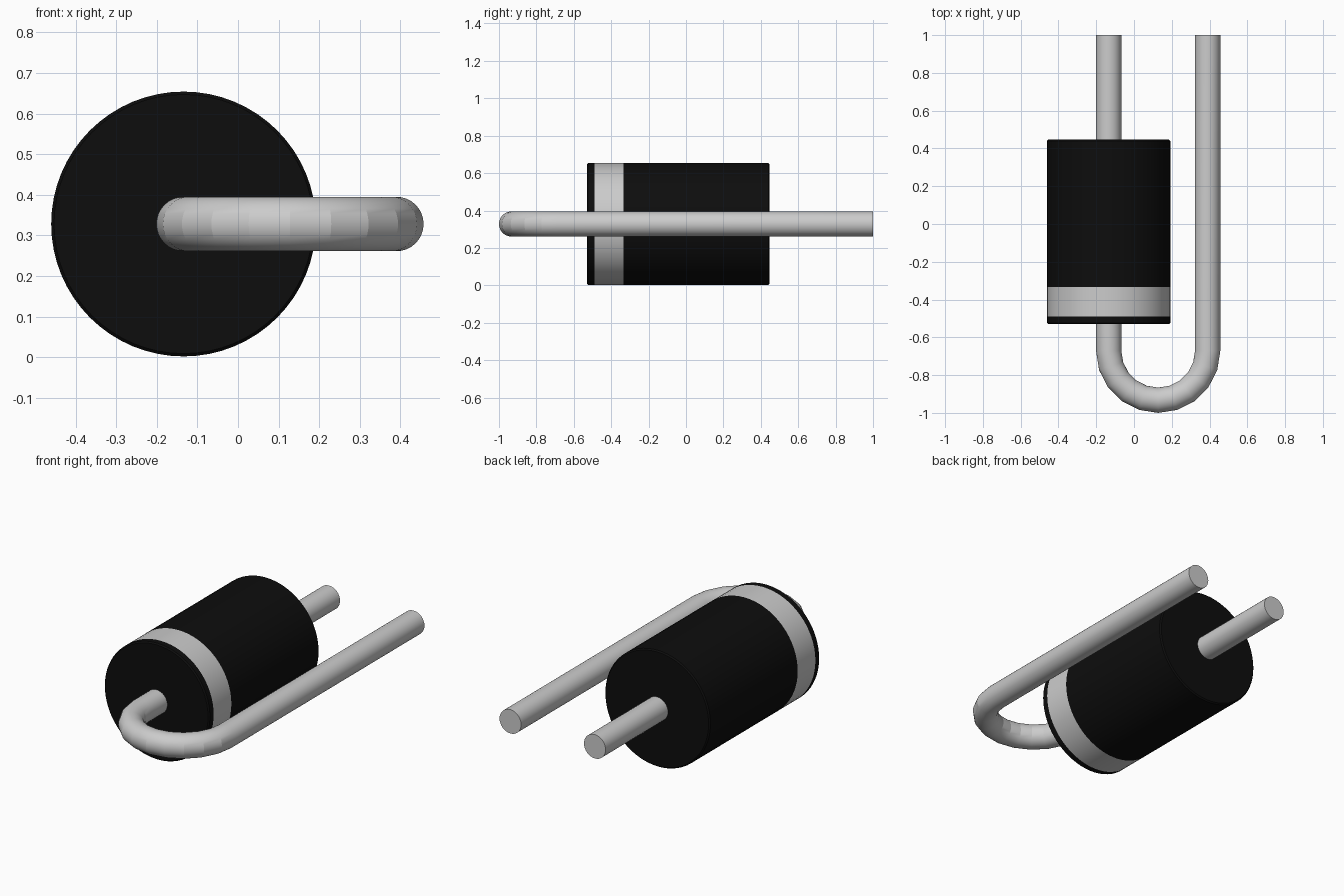
import bpy, bmesh
from math import pi, sin, cos, radians
from mathutils import Vector

cube = bpy.data.objects.get("Cube")
if cube:
    bpy.data.objects.remove(cube, do_unlink=True)


def material(name, rgb):
    m = bpy.data.materials.new(name)
    m.use_nodes = True
    m.diffuse_color = (*rgb, 1)
    m.node_tree.nodes["Principled BSDF"].inputs["Base Color"].default_value = (*rgb, 1)
    return m


black = material("black plastic", (0.004, 0.004, 0.004))
silver = material("silver metal", (0.6, 0.6, 0.6))
band_grey = material("band grey", (0.6, 0.6, 0.6))

AXIS_X, AXIS_Z = -0.134, 0.328   # body axis
BODY_R, WIRE_R, BEND_R = 0.326, 0.067, 0.262
BEND_X, BEND_Y = AXIS_X + BEND_R, -1 + BEND_R + WIRE_R


def sweep(name, stations, sides, mats, smooth_angle):
    """Skin rings given as (x, y, heading, radius); heading 0 points to +y."""
    bm = bmesh.new()
    rings = []
    for x, y, heading, r in stations:
        side = Vector((cos(heading), sin(heading), 0))
        ring = []
        for i in range(sides):
            a = 2 * pi * i / sides
            offset = side * cos(a) * r + Vector((0, 0, sin(a) * r))
            ring.append(bm.verts.new(Vector((x, y, AXIS_Z)) + offset))
        rings.append(ring)
    for a, b in zip(rings, rings[1:]):
        for i in range(sides):
            j = (i + 1) % sides
            bm.faces.new((a[i], a[j], b[j], b[i]))
    bm.faces.new(rings[0])
    bm.faces.new(rings[-1])
    bmesh.ops.recalc_face_normals(bm, faces=bm.faces)
    mesh = bpy.data.meshes.new(name)
    bm.to_mesh(mesh)
    bm.free()
    for m in mats:
        mesh.materials.append(m)
    obj = bpy.data.objects.new(name, mesh)
    bpy.context.collection.objects.link(obj)
    bpy.ops.object.select_all(action="DESELECT")
    obj.select_set(True)
    bpy.context.view_layer.objects.active = obj
    bpy.ops.object.shade_smooth_by_angle(angle=radians(smooth_angle))
    return obj


# Cylindrical body with slightly chamfered ends and a flush marker band
FRONT, BACK, CHAMFER = -0.53, 0.447, 0.007
BAND = (-0.49, -0.333)
profile = [(FRONT, BODY_R - CHAMFER), (FRONT + CHAMFER, BODY_R),
           (BAND[0], BODY_R), (BAND[1], BODY_R),
           (BACK - CHAMFER, BODY_R), (BACK, BODY_R - CHAMFER)]
body = sweep("body", [(AXIS_X, y, 0, r) for y, r in profile], 64,
             [black, band_grey], 30)
for p in body.data.polygons:
    p.material_index = int(BAND[0] < p.center.y < BAND[1])

# Straight lead out of the back
sweep("back_lead", [(AXIS_X, BACK - 0.02, 0, WIRE_R), (AXIS_X, 1, 0, WIRE_R)],
      32, [silver], 15)

# Front lead, bent through a half turn and running back beside the body
STEPS = 10
path = [(AXIS_X, FRONT + 0.02, pi, WIRE_R)]
for k in range(STEPS + 1):
    t = pi * k / STEPS
    path.append((BEND_X - BEND_R * cos(t), BEND_Y - BEND_R * sin(t), pi + t, WIRE_R))
path.append((BEND_X + BEND_R, 1, 2 * pi, WIRE_R))
sweep("bent_lead", path, 32, [silver], 15)
